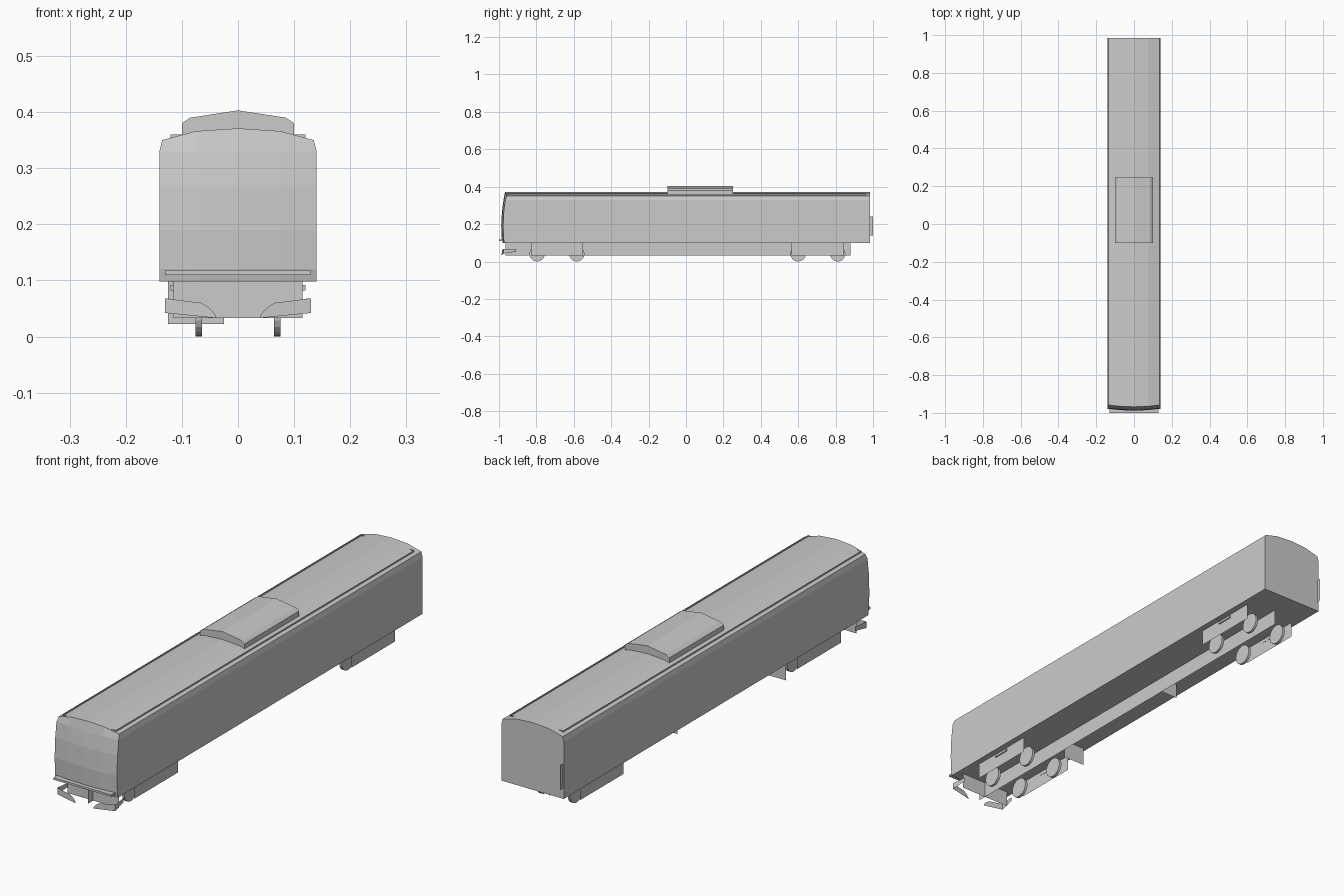
import bpy, bmesh, math
from mathutils import Matrix

if "Cube" in bpy.data.objects:
    bpy.data.objects.remove(bpy.data.objects["Cube"])


def finish(bm, name):
    bmesh.ops.recalc_face_normals(bm, faces=bm.faces)
    me = bpy.data.meshes.new(name)
    bm.to_mesh(me)
    bm.free()
    ob = bpy.data.objects.new(name, me)
    bpy.context.collection.objects.link(ob)
    return ob


def box(name, x0, x1, y0, y1, z0, z1):
    bm = bmesh.new()
    bmesh.ops.create_cube(bm, size=1)
    for v in bm.verts:
        v.co = (x1 if v.co.x > 0 else x0, y1 if v.co.y > 0 else y0, z1 if v.co.z > 0 else z0)
    return finish(bm, name)


def sheet(name, pts):
    bm = bmesh.new()
    bm.faces.new([bm.verts.new(p) for p in pts])
    return finish(bm, name)


def prism(name, profile, y0, y1):
    bm = bmesh.new()
    f = bm.faces.new([bm.verts.new((x, y0, z)) for x, z in profile])
    ext = bmesh.ops.extrude_face_region(bm, geom=[f])
    for v in ext["geom"]:
        if isinstance(v, bmesh.types.BMVert):
            v.co.y = y1
    return finish(bm, name)


def plate_y(name, y, x0, x1, z0, z1):
    sheet(name, [(x0, y, z0), (x1, y, z0), (x1, y, z1), (x0, y, z1)])


def plate_x(name, x, y0, y1, z0, z1):
    sheet(name, [(x, y0, z0), (x, y1, z0), (x, y1, z1), (x, y0, z1)])


# Car body: curved nose grid whose border is extruded to the flat back
rows = [(.098, -.980), (.12, -.985), (.19, -.988), (.27, -.984), (.33, -.976), (None, -.968)]
arc = [.35, .366, .371, .366, .35]
offset = [.010, .003, 0, .003, .010]
bm = bmesh.new()
grid = []
for z, y in rows:
    w = .14 if z else .135
    xs = [-w, -.075, 0, .075, w]
    grid.append([bm.verts.new((xs[i], y + offset[i], z if z else arc[i])) for i in range(5)])
for a, b in zip(grid, grid[1:]):
    for i in range(4):
        bm.faces.new((a[i], a[i + 1], b[i + 1], b[i]))
border = [e for e in bm.edges if e.is_boundary]
ext = bmesh.ops.extrude_edge_only(bm, edges=border)
for v in ext["geom"]:
    if isinstance(v, bmesh.types.BMVert):
        v.co.y = .985
back = [e for e in ext["geom"] if isinstance(e, bmesh.types.BMEdge) and e.is_boundary]
bmesh.ops.contextual_create(bm, geom=back)
body = finish(bm, "car_body")

# Roof unit
prism("roof_unit", [(-.1, .356), (-.1, .38), (-.085, .39), (0, .403),
                    (.085, .39), (.1, .38), (.1, .356)], -.1, .25)

# Front bumper strip and rear edge flap
box("front_bumper_strip", -.13, .13, -1, -.97, .11, .118)
plate_x("rear_flap", -.136, .985, 1, .14, .24)

# Underframe sheets
plate_x("centre_sill", 0, -.965, .88, .033, .098)
plate_y("front_underframe_plate", -.93, -.115, .115, .033, .098)
plate_y("left_equipment_plate", -.465, -.125, -.025, .022, .098)
plate_y("middle_equipment_plate", .17, -.08, 0, .035, .098)

for s, side in ((-1, "left"), (1, "right")):
    # Roof gutters turning inward at both ends
    bm = bmesh.new()
    path = [(.10, -.955, .359), (.12, -.955, .354), (.12, .96, .354), (.10, .96, .359)]
    lo = [bm.verts.new((s * x, y, z - .003)) for x, y, z in path]
    hi = [bm.verts.new((s * x, y, .36)) for x, y, z in path]
    for i in range(3):
        bm.faces.new((lo[i], lo[i + 1], hi[i + 1], hi[i]))
    finish(bm, side + "_roof_gutter")

    # Front deflector wings wrapping round to the side
    bm = bmesh.new()
    front = [(.04, .033), (.13, .042), (.13, .068), (.065, .06), (.05, .05), (.04, .038)]
    vs = [bm.verts.new((s * x, -.975 - .12 * (.13 - x), z)) for x, z in front]
    bm.faces.new(vs)
    rear = [bm.verts.new((s * .122, -.91, z)) for z in (.052, .068)]
    bm.faces.new((vs[1], rear[0], rear[1], vs[2]))
    finish(bm, side + "_deflector")

    # Bogies: side frame, spring block and two wheels
    for c, end in ((-.69, "front"), (.705, "rear")):
        tag = side + "_" + end
        plate_x(tag + "_bogie_frame", s * .115, c - .14, c + .14, .033, .098)
        box(tag + "_spring", s * .114, s * .12, c - .035, c + .035, .082, .092)
        for dy in (-.106, .106):
            bm = bmesh.new()
            bmesh.ops.create_cone(bm, cap_ends=True, segments=20, radius1=.041, radius2=.041, depth=.011,
                                  matrix=Matrix.Translation((s * .07, c + dy, .041))
                                  @ Matrix.Rotation(math.pi / 2, 4, 'Y'))
            finish(bm, tag + "_wheel")
